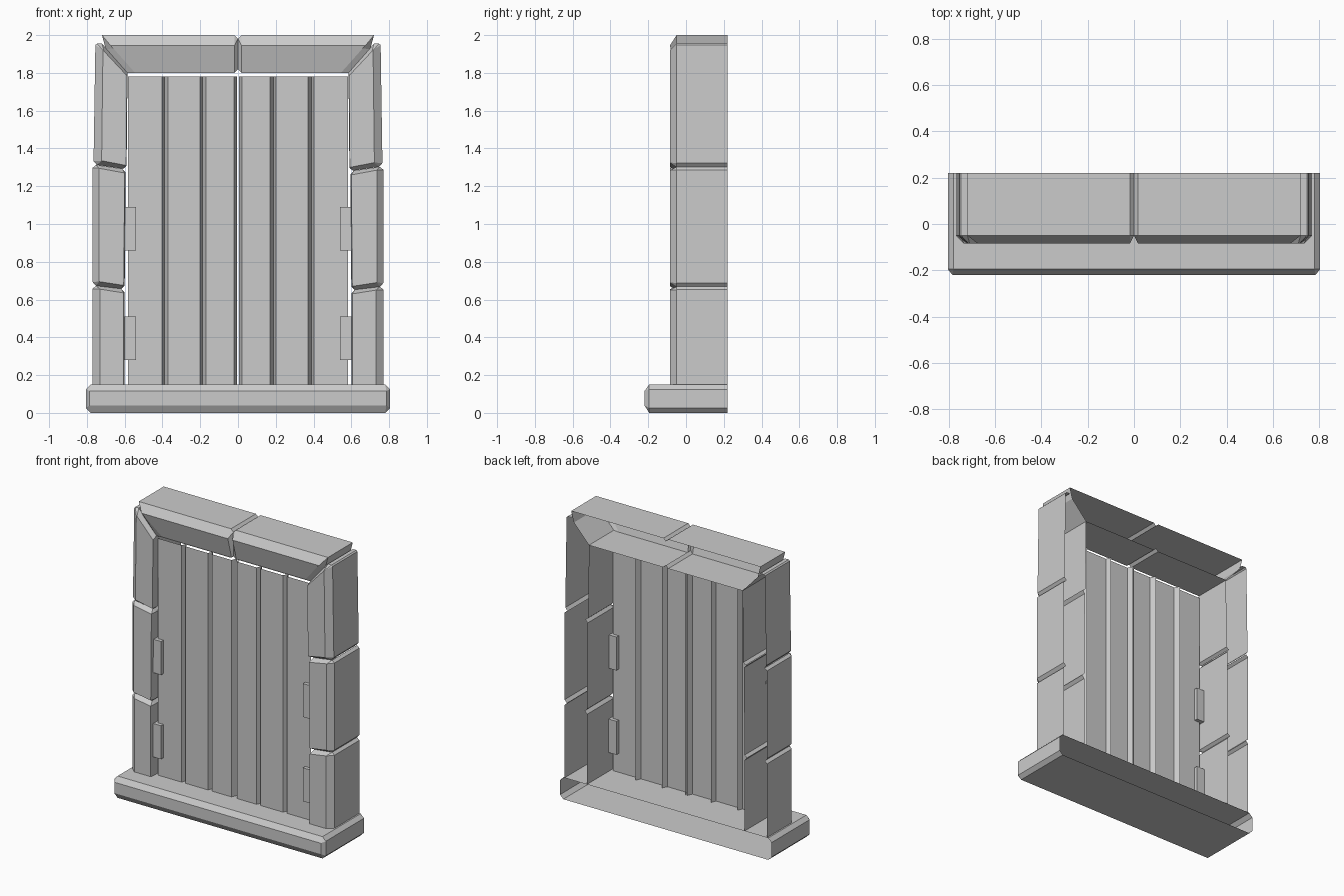
import bpy, bmesh
from mathutils import Vector

cube = bpy.data.objects.get("Cube")
if cube:
    bpy.data.objects.remove(cube)

stone = bpy.data.materials.new("plain_grey")
stone.use_nodes = True
grey = (0.6, 0.6, 0.6, 1)
stone.diffuse_color = grey
stone.node_tree.nodes["Principled BSDF"].inputs["Base Color"].default_value = grey

BACK, RIM, FRONT = 0.22, -0.05, -0.085


def finish(name, bm):
    bmesh.ops.remove_doubles(bm, verts=bm.verts[:], dist=0.0005)
    bmesh.ops.recalc_face_normals(bm, faces=bm.faces[:])
    mesh = bpy.data.meshes.new(name)
    bm.to_mesh(mesh)
    bm.free()
    mesh.materials.append(stone)
    obj = bpy.data.objects.new(name, mesh)
    bpy.context.collection.objects.link(obj)


def shell(name, corners, front, cut, skip=(), rim=RIM, side=1):
    """Open-backed block: chamfered outline walls, bevel ring and front face.
    cut holds one chamfer per corner, skip lists the walls left open."""
    bm = bmesh.new()
    pts = [Vector(c) for c in corners]
    n = len(pts)
    ring = []
    for i, p in enumerate(pts):
        for q in (pts[i - 1], pts[(i + 1) % n]):
            ring.append(p + (q - p).normalized() * cut[i])
    back = [bm.verts.new((side * p.x, BACK, p.y)) for p in ring]
    mid = [bm.verts.new((side * p.x, rim, p.y)) for p in ring]
    face = [bm.verts.new((side * x, y, z)) for x, y, z in front]
    for i in range(2 * n):
        j = (i + 1) % (2 * n)
        if cut[i // 2] or i % 2:
            if not (i % 2 and i // 2 in skip):
                bm.faces.new((back[i], back[j], mid[j], mid[i]))
            a, b = face[i // 2], face[j // 2]
            bm.faces.new((mid[i], mid[j], b, a) if a != b else (mid[i], mid[j], a))
    bm.faces.new(face)
    finish(name, bm)


# Doorstep slab
w = 0.805
shell("doorstep", [(-w, 0), (w, 0), (w, 0.15), (-w, 0.15)],
      [(-0.785, -0.22, 0.04), (0.785, -0.22, 0.04),
       (0.785, -0.22, 0.115), (-0.785, -0.22, 0.115)],
      [0.025] * 4, rim=-0.195)

# Frame: stacked side stones and half lintel, right and left
for side, label, dz in ((-1, "right", 0.0), (1, "left", -0.01)):
    j1o, j1i, j2o, j2i = 0.675 + dz / 2, 0.655 + dz / 2, 1.315 + dz, 1.29 + dz
    g = 0.02

    def flat(*pts):
        return [(x, FRONT, z) for x, z in pts]

    shell(label + "_lower_stone",
          [(0.6, 0.15), (0.77, 0.15), (0.77, j1o), (0.6, j1i)],
          flat((0.605, 0.15), (0.73, 0.15), (0.73, j1o - g), (0.605, j1i - g)),
          [0, 0, 0.018, 0.018], skip=(0, 2), side=side)
    shell(label + "_middle_stone",
          [(0.6, j1i), (0.77, j1o), (0.77, j2o), (0.595, j2i)],
          flat((0.605, j1i + g), (0.735, j1o + g), (0.735, j2o - g), (0.6, j2i - g)),
          [0.018] * 4, skip=(0, 2), side=side)
    shell(label + "_upper_stone",
          [(0.59, j2i), (0.765, j2o), (0.755, 1.955), (0.72, 1.955), (0.585, 1.8)],
          flat((0.592, j2i + g), (0.722, j2o + g), (0.715, 1.92), (0.71, 1.915),
               (0.588, 1.785)),
          [0.018, 0.018, 0.008, 0, 0], skip=(0, 3), side=side)
    shell(label + "_lintel",
          [(0, 1.8), (0.585, 1.8), (0.7, 1.925), (0.72, 2), (0, 2)],
          [(0.018, -0.045, 1.8), (0.545, -0.045, 1.8), (0.66, -0.082, 1.93),
           (0.675, FRONT, 1.945), (0.018, FRONT, 1.945)],
          [0.018, 0, 0, 0, 0.018], skip=(4,), side=side)

    # Hinge blocks standing through the door edge
    for k, z0 in enumerate((0.28, 0.86)):
        bm = bmesh.new()
        bmesh.ops.create_cube(bm, size=1)
        for v in bm.verts:
            v.co = (side * (0.57 + v.co.x * 0.06), -0.04 + v.co.y * 0.05,
                    z0 + 0.115 + v.co.z * 0.23)
        finish(f"{label}_hinge_{k + 1}", bm)

# Door leaves: three planks each, split by V grooves
py, depth = -0.04, 0.035
for side, label in ((-1, "right"), (1, "left")):
    path = [(0.006, py + depth), (0.022, py)]
    for gx in (0.187, 0.388):
        path += [(gx - 0.018, py), (gx, py + depth), (gx + 0.014, py)]
    path.append((0.582, py))
    bm = bmesh.new()
    cols = [[bm.verts.new((side * x, y, z)) for z in (0.15, 1.78)] for x, y in path]
    for a, b in zip(cols, cols[1:]):
        bm.faces.new((a[0], b[0], b[1], a[1]))
    finish(label + "_door_planks", bm)
    # Open sheets must face forward
    mesh = bpy.data.objects[label + "_door_planks"].data
    if mesh.polygons[1].normal.y > 0:
        mesh.flip_normals()
